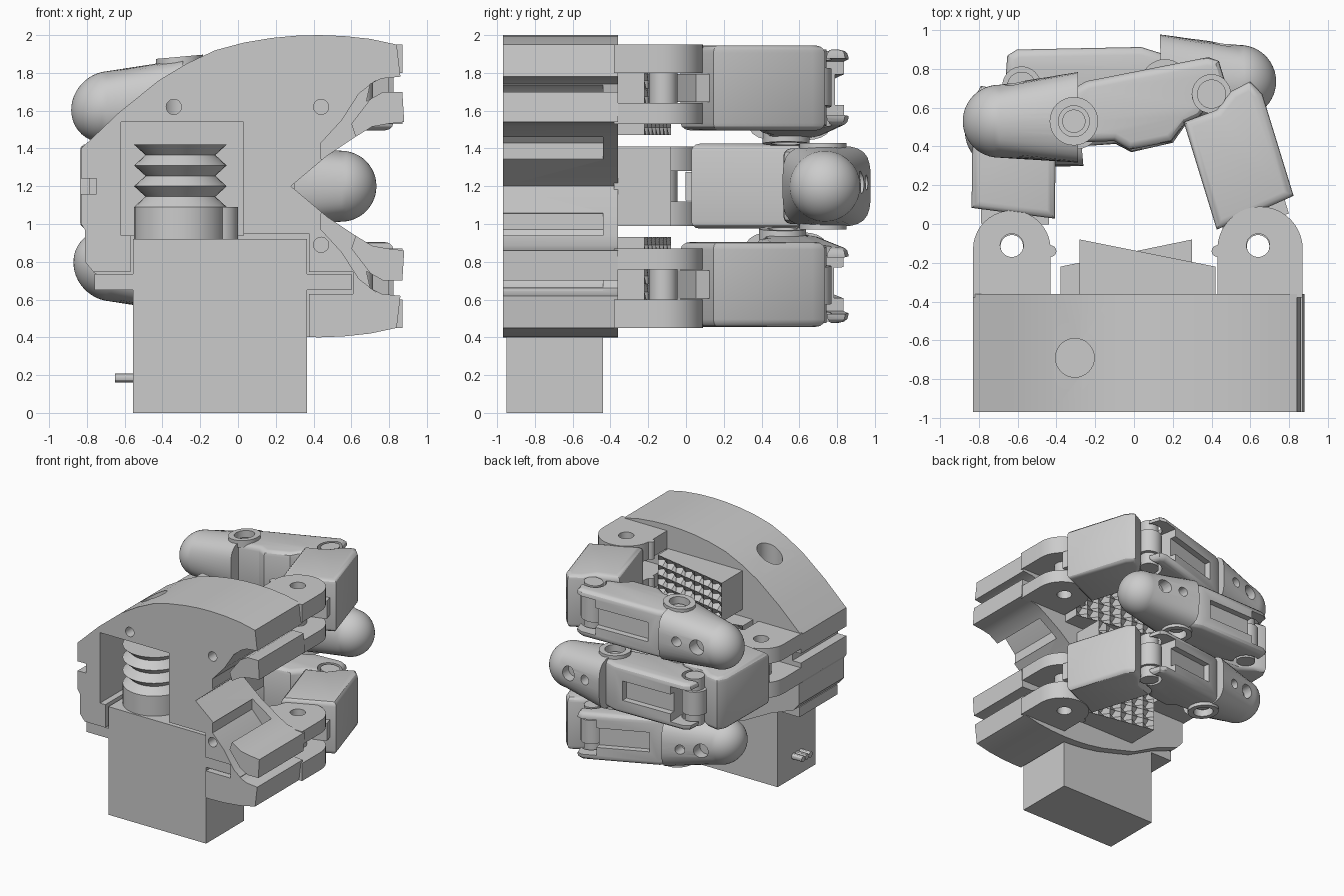
import bpy, bmesh, math
from mathutils import Matrix, Vector

cube = bpy.data.objects.get("Cube")
if cube:
    bpy.data.objects.remove(cube, do_unlink=True)

grey = bpy.data.materials.new("plain grey")
grey.use_nodes = True
grey.diffuse_color = (0.6, 0.6, 0.6, 1)
grey.node_tree.nodes["Principled BSDF"].inputs["Base Color"].default_value = (0.6, 0.6, 0.6, 1)
MID = 1.2  # mirror height of the hand


def finish(name, bm, matrix=Matrix()):
    bm.transform(matrix)
    bm.normal_update()
    bmesh.ops.recalc_face_normals(bm, faces=bm.faces[:])
    me = bpy.data.meshes.new(name)
    bm.to_mesh(me)
    bm.free()
    me.materials.append(grey)
    ob = bpy.data.objects.new(name, me)
    bpy.context.collection.objects.link(ob)
    return ob


def extrude(bm, axis, value):
    out = bmesh.ops.extrude_face_region(bm, geom=bm.faces[:])
    for v in out["geom"]:
        if isinstance(v, bmesh.types.BMVert):
            v.co[axis] = value
    bm.normal_update()
    bmesh.ops.recalc_face_normals(bm, faces=bm.faces[:])


def prism(name, pts, lo, hi, axis="z", matrix=Matrix(), bevel=0, slot=False):
    """Extrude an outline; axis z takes (x, y) points, axis y takes (x, z)."""
    bm = bmesh.new()
    make = (lambda p: (p[0], p[1], lo)) if axis == "z" else (lambda p: (p[0], lo, p[1]))
    bm.faces.new([bm.verts.new(make(p)) for p in pts])
    extrude(bm, "xyz".index(axis), hi)
    if bevel:
        rim = [e for e in bm.edges if abs(e.verts[0].co.z - e.verts[1].co.z) < 1e-5]
        bmesh.ops.bevel(bm, geom=rim, offset=bevel, segments=3, profile=0.5,
                        affect="EDGES", clamp_overlap=True)
    if slot:  # long recess along the outer side
        bm.normal_update()
        back = max(bm.faces, key=lambda f: f.calc_area() * (f.normal.y > 0.9))
        bmesh.ops.inset_individual(bm, faces=[back], thickness=0.11, depth=0)
        bmesh.ops.inset_individual(bm, faces=[back], thickness=0.002, depth=-0.05)
    return finish(name, bm, matrix)


def box(name, x0, x1, y0, y1, z0, z1, matrix=Matrix()):
    return prism(name, [(x0, y0), (x1, y0), (x1, y1), (x0, y1)], z0, z1, matrix=matrix)


def cylinder(name, centre, r, length, axis="z", r2=None, matrix=Matrix(), seg=32):
    bm = bmesh.new()
    turn = {"z": Matrix(), "y": Matrix.Rotation(math.pi / 2, 4, "X"),
            "x": Matrix.Rotation(math.pi / 2, 4, "Y")}[axis]
    bmesh.ops.create_cone(bm, cap_ends=True, segments=seg, radius1=r,
                          radius2=r if r2 is None else r2, depth=length,
                          matrix=Matrix.Translation(centre) @ turn)
    return finish(name, bm, matrix)


def cut(ob, *cutters):
    for c in cutters:
        mod = ob.modifiers.new("cut", "BOOLEAN")
        mod.operation, mod.solver, mod.object = "DIFFERENCE", "EXACT", c
        bpy.context.view_layer.objects.active = ob
        bpy.ops.object.modifier_apply(modifier=mod.name)
        bpy.data.objects.remove(c, do_unlink=True)


# palm body: domed plate with a forked, slotted right side
fork = [(0.84, 1.95), (0.86, 1.78), (0.76, 1.77), (0.70, 1.74), (0.68, 1.65), (0.77, 1.70),
        (0.87, 1.70), (0.88, 1.54), (0.79, 1.53), (0.71, 1.515), (0.62, 1.46), (0.47, 1.36)]
dome = [(-0.83, 1.40), (-0.63, 1.59), (-0.42, 1.76), (-0.27, 1.85), (-0.12, 1.92), (0.03, 1.96),
        (0.18, 1.985), (0.31, 1.997), (0.43, 2.0), (0.56, 1.995), (0.70, 1.98)]
channel = [(0.70, 1.66), (0.73, 1.76), (0.64, 1.69), (0.55, 1.55), (0.44, 1.43), (0.44, 1.345),
           (0.48, 1.32), (0.63, 1.44), (0.60, 1.53)]
flip = lambda pts: [(x, 2 * MID - z) for x, z in reversed(pts)]
left_edge = [(-0.3, 0.53), (-0.55, 0.66), (-0.76, 0.74), (-0.81, 0.80), (-0.81, 0.97), (-0.83, 1.0),
             (-0.83, 1.16), (-0.75, 1.16), (-0.75, 1.24), (-0.83, 1.24)]
body = prism("palm_body", dome + fork + [(0.28, MID)] + flip(fork) + flip(dome[4:]) + left_edge,
             -0.97, -0.36, "y")
cut(body,
    box("servo_cavity", -0.57, 0.375, -1.2, -0.43, 0.2, 0.95),
    box("flange_cavity", -0.9, 0.61, -1.2, -0.43, 0.63, 0.745),
    box("spool_pocket", -0.62, 0.03, -1.2, -0.42, 0.94, 1.54),
    cylinder("access_hole", (-0.305, -0.69, 1.8), 0.1, 0.9),
    prism("upper_channel", channel, -1.2, -0.44, "y"),
    prism("lower_channel", flip(channel), -1.2, -0.44, "y"),
    *[cylinder("screw_hole", (x, -0.95, z), 0.04, 0.4, "y")
      for x, z in ((-0.34, 1.62), (0.44, 1.62), (0.44, 0.89))])

# servo motor with mounting flange, gear cap and cable
box("servo_case", -0.555, 0.365, -0.95, -0.44, 0, 0.92)
box("servo_flange", -0.76, 0.6, -0.95, -0.44, 0.65, 0.735)
cylinder("gear_cap", (-0.305, -0.69, 1.0), 0.245, 0.18)
cylinder("idler_cap", (-0.1, -0.69, 1.0), 0.1, 0.18)
for i in range(3):
    cylinder("servo_wire", (-0.59, -0.75 + i * 0.05, 0.185), 0.024, 0.12, "x", seg=12)

# tendon spool: stacked double cones
for i in range(3):
    z = 1.09 + i * 0.11
    cylinder("spool_groove_lower", (-0.305, -0.69, z + 0.0275), 0.245, 0.055, r2=0.185)
    cylinder("spool_groove_upper", (-0.305, -0.69, z + 0.0825), 0.185, 0.055, r2=0.245)


# palm grips: wedges with rows of pitted teeth
def grip(name, x_high, x_low, z0, z1, nx=14, nz=8):
    bm = bmesh.new()
    bmesh.ops.create_grid(bm, x_segments=nx, y_segments=nz, size=0.5)
    for v in bm.verts:
        s, t = v.co.x + 0.5, v.co.y + 0.5
        pit = (round(s * nx) % 2) * (round(t * nz) % 2)
        v.co = (x_high + s * (x_low - x_high), -0.08 - 0.14 * s - 0.06 * pit, z0 + t * (z1 - z0))
    extrude(bm, 1, -0.38)
    finish(name, bm)


grip("upper_grip", -0.28, 0.42, 1.47, 1.80)
grip("middle_grip", 0.30, -0.38, 0.99, 1.41)
grip("lower_grip", -0.28, 0.42, 0.60, 0.93)


# knuckle mounts: pairs of rounded ears with a hollow pin
def knuckle(name, x, r, hole_x, ears):
    pts = [(x - r, -0.38), (x + r, -0.38)] + [
        (x + r * math.cos(math.pi * i / 20), -0.13 + r * math.sin(math.pi * i / 20)) for i in range(21)]
    for lo, hi in ears:
        ear = prism(name + "_ear", pts, lo, hi)
        cut(ear, cylinder("ear_hole", (hole_x, -0.11, lo), 0.06, 1))
        cylinder(name + "_stop", (x - math.copysign(r, x), -0.14, (lo + hi) / 2), 0.03, hi - lo, seg=16)
    lo, hi = ears[0][1], ears[1][0]
    pin = cylinder(name + "_pin", (hole_x, -0.12, (lo + hi) / 2), 0.075, hi - lo)
    cut(pin, cylinder("pin_hole", (hole_x, -0.115, lo), 0.058, 1))


knuckle("upper_knuckle", 0.65, 0.22, 0.64, [(1.53, 1.64), (1.80, 1.95)])
knuckle("lower_knuckle", 0.65, 0.22, 0.64, [(0.45, 0.60), (0.76, 0.87)])
knuckle("middle_knuckle", -0.63, 0.2, -0.63, [(0.99, 1.12), (1.28, 1.41)])

# fingers: link outlines run along the bone (u) and outward (v)
NEAR = [(0.14, -0.18), (0.72, -0.18), (0.73, 0.0), (0.80, 0.1), (0.82, 0.21), (0.74, 0.25), (0.19, 0.25)]
FAR = [(-0.08, 0.06), (0.08, -0.1), (0.16, -0.12), (0.25, -0.2), (0.47, -0.2), (0.54, -0.14),
       (0.80, -0.1), (0.84, 0.04), (0.74, 0.15), (0.62, 0.19), (-0.02, 0.19), (-0.07, 0.16)]


def fingertip(name, matrix):
    """Dome stretched back into a rounded-square base at the joint."""
    bm = bmesh.new()
    bmesh.ops.create_uvsphere(bm, u_segments=48, v_segments=24, radius=0.188,
                              matrix=Matrix.Rotation(math.pi / 2, 4, "Y"))
    for v in bm.verts:
        if v.co.x < -1e-4:
            r = math.hypot(v.co.y, v.co.z) or 1
            square = 1.25 * (abs(v.co.y / r) ** 4 + abs(v.co.z / r) ** 4) ** -0.25
            v.co = (-0.405, v.co.y * square + 0.02, v.co.z * square * 0.92)
        v.co.x += 0.385
    return finish(name, bm, matrix)


def finger(name, joints, side, zc, up, tilt):
    def frame(i):
        a, b = Vector(joints[i]), Vector(joints[i + 1])
        d = (b - a).normalized()
        k, drop = (0, -tilt, -tilt)[i], (0, 0, -tilt * 0.72)[i]
        return Matrix(((d.x, d.y * side, 0, a.x), (d.y, -d.x * side, 0, a.y),
                       (k * up, 0, up, zc + drop * up), (0, 0, 0, 1)))

    near, far, tip = frame(0), frame(1), frame(2)
    prism(name + "_near_link", NEAR, -0.225, 0.225, matrix=near, bevel=0.04)
    box(name + "_near_tongue", 0.11, 0.3, -0.15, 0.2, -0.075, 0.075, near)
    link = prism(name + "_middle_link", FAR, -0.2, 0.2, matrix=far, bevel=0.04, slot=True)
    cut(link, box("joint_opening", -0.2, 0.1, -0.3, 0.3, -0.15, 0.15, far),
        cylinder("screw_seat", (0, 0, 0), 0.1, 0.6, matrix=far))
    cylinder(name + "_inner_screw", (0, 0, 0), 0.075, 0.4, matrix=far)
    cylinder(name + "_inner_collar", (0, 0, 0), 0.1, 0.2, matrix=far)
    # rounded fingertip with tendon holes and a sunken joint screw
    pad = fingertip(name + "_tip", tip)
    cut(pad, cylinder("tendon_hole", (0.13, 0.23, 0.02), 0.04, 0.2, "y", matrix=tip, seg=24),
        cylinder("tendon_hole", (0.3, 0.21, 0.02), 0.06, 0.2, "y", matrix=tip, seg=24))
    for w in (-0.2, 0.2):
        ear = cylinder(name + "_outer_ear", (0, 0, w), 0.125, 0.06, matrix=tip)
        cut(ear, cylinder("ear_hole", (0, 0, w), 0.08, 0.2, matrix=tip))
        cut(pad, cylinder("screw_seat", (0, 0, w), 0.08, 0.12, matrix=tip))
        cut(link, cylinder("screw_seat", (0, 0, w), 0.08, 0.12, matrix=tip))
    cylinder(name + "_outer_screw", (0, 0, 0), 0.06, 0.36, matrix=tip)


right_joints = [(0.64, -0.11), (0.40, 0.67), (-0.31, 0.53), (-0.70, 0.53)]
curled_joints = right_joints[:2] + [(-0.30, 0.51), (-0.63, 0.48)]
left_joints = [(-0.59, -0.11), (-0.58, 0.71), (0.16, 0.725), (0.55, 0.735)]
finger("upper_finger", right_joints, 1, 1.72, 1, 0.09)
finger("lower_finger", curled_joints, 1, 2 * MID - 1.72, -1, 0.09)
finger("middle_finger", left_joints, -1, MID, 1, 0)

# smooth curved faces, keep edges sharp
for ob in bpy.context.scene.objects:
    ob.select_set(ob.type == "MESH")
bpy.context.view_layer.objects.active = body
bpy.ops.object.shade_smooth_by_angle(angle=math.radians(30))
